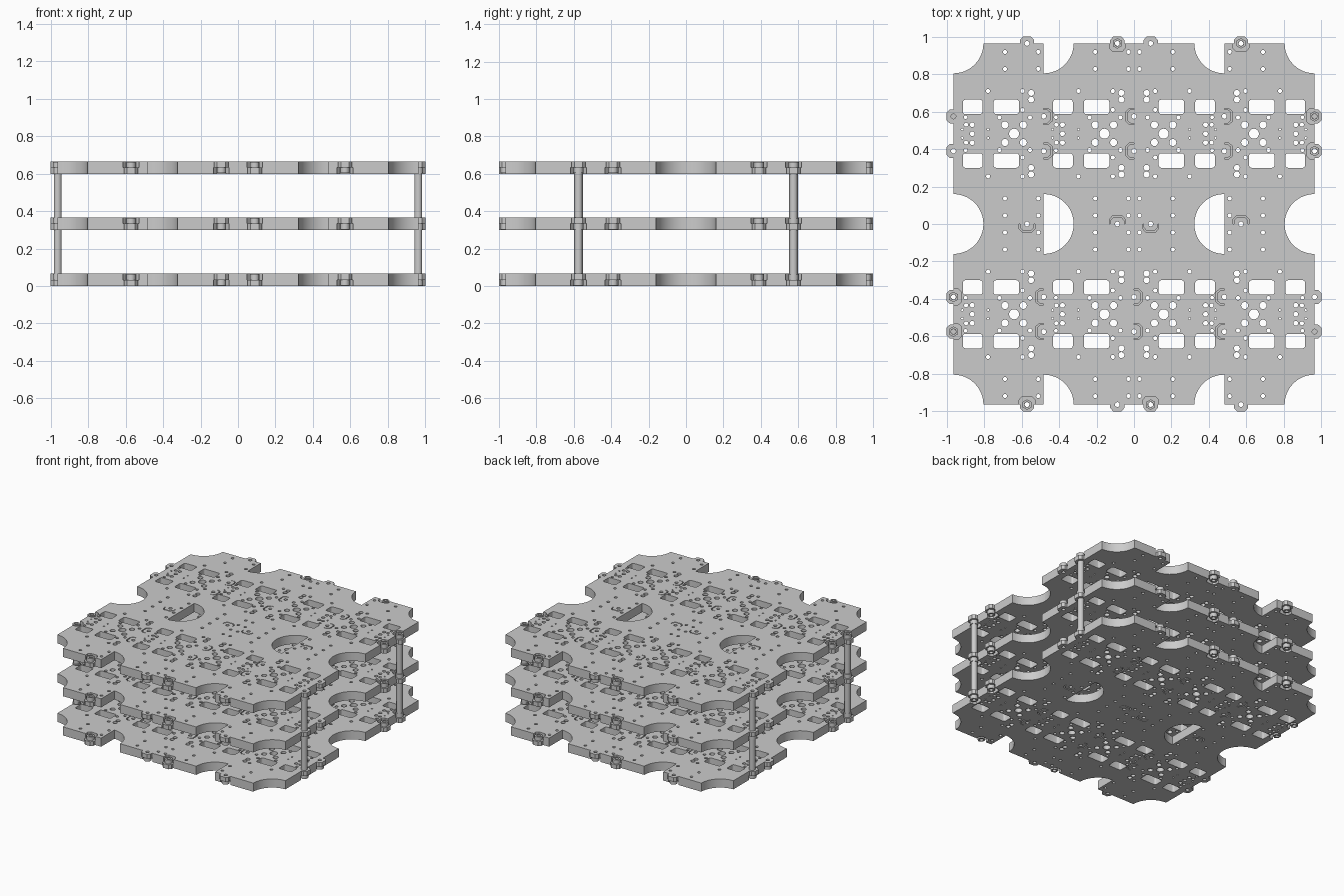
import bpy, bmesh
from math import sin, cos, pi, radians
from mathutils import Matrix, Vector

if "Cube" in bpy.data.objects:
    bpy.data.objects.remove(bpy.data.objects["Cube"])

W, H, T = 0.2412, 0.4825, 0.066      # plate half width, half depth, thickness
CUT = 0.16                           # radius of the scooped corners
LAYERS = (0.0, 0.3, 0.6)


def circle(x, y, r, n=16, a0=0.0):
    return [(x + r * cos(a0 + 2 * pi * i / n), y + r * sin(a0 + 2 * pi * i / n)) for i in range(n)]


def arc(x, y, r, a, b, n=12):
    angles = [radians(a + (b - a) * i / n) for i in range(n + 1)]
    return [(x + r * cos(t), y + r * sin(t)) for t in angles]


def rounded_rect(x0, x1, y0, y1, r=0.013):
    return (arc(x1 - r, y1 - r, r, 0, 90, 3) + arc(x0 + r, y1 - r, r, 90, 180, 3)
            + arc(x0 + r, y0 + r, r, 180, 270, 3) + arc(x1 - r, y0 + r, r, 270, 360, 3))


def slab(loops, z0, z1):
    """Extruded flat shape; inner loops become holes."""
    cu = bpy.data.curves.new("profile", 'CURVE')
    cu.dimensions, cu.fill_mode, cu.extrude = '2D', 'BOTH', (z1 - z0) / 2
    for pts in loops:
        sp = cu.splines.new('POLY')
        sp.points.add(len(pts) - 1)
        for p, (x, y) in zip(sp.points, pts):
            p.co = (x, y, 0, 1)
        sp.use_cyclic_u = True
    ob = bpy.data.objects.new("profile", cu)
    me = bpy.data.meshes.new_from_object(ob)
    bpy.data.objects.remove(ob)
    bpy.data.curves.remove(cu)
    bm = bmesh.new()
    bm.from_mesh(me)
    bmesh.ops.remove_doubles(bm, verts=bm.verts, dist=1e-5)
    bmesh.ops.recalc_face_normals(bm, faces=bm.faces)
    bmesh.ops.translate(bm, verts=bm.verts, vec=(0, 0, (z0 + z1) / 2))
    bm.to_mesh(me)
    bm.free()
    return me


def place(name, mesh, loc, turn=0.0):
    ob = bpy.data.objects.new(name, mesh)
    ob.location, ob.rotation_euler.z = loc, turn
    bpy.context.collection.objects.link(ob)
    return ob


# Interlocking tabs: position on the plate edge and outward direction
TABS = [((0.152, -H), (0, -1)), ((W, -0.0925), (1, 0)), ((W, 0.0925), (1, 0)),
        ((0.152, H), (0, 1)), ((-W, 0.0925), (-1, 0)), ((-W, -0.0925), (-1, 0))]
NOTCH = [(0, -.042), (-.025, -.042), (-.043, -.026), (-.043, .026), (-.025, .042), (0, .042)]
TIP = [(0, .038), (.018, .038), (.036, .022), (.036, -.022), (.018, -.038), (0, -.038)]


def on_edge(tab, pts):
    (cx, cy), (nx, ny) = tab
    return [(cx + u * nx - v * ny, cy + u * ny + v * nx) for u, v in pts]


# Plate outline with scooped corners and a notch at every tab
n = [on_edge(t, NOTCH) for t in TABS]
outline = (arc(-W, -H, CUT, 90, 0) + n[0] + [(W, -H)] + n[1] + n[2] + [(W, H)] + n[3]
           + arc(-W, H, CUT, 0, -90) + n[4] + n[5])

# Hole pattern, mirrored front to back (x, y, radius)
HOLES = [(.174, .218, .016), (.174, .182, .016), (.128, .228, .011), (-.056, .228, .011),
         (.128, .127, .011), (.034, .047, .019), (.132, .047, .019), (.004, .087, .011),
         (.168, .087, .011), (-.141, .048, .013), (-.174, .048, .011), (-.176, .088, .010),
         (-.056, .023, .006), (-.194, .022, .006), (.034, .437, .011), (.034, .346, .011),
         (.212, .437, .011), (.212, .346, .011)]
loops = [outline, circle(.083, 0, .027, 20), circle(-.141, 0, .013)]
for s in (1, -1):
    loops += [circle(x, s * y, r) for x, y, r in HOLES]
    for x0, x1 in ((-.191, -.086), (-.027, .109)):
        y0, y1 = sorted((s * .105, s * .182))
        loops.append(rounded_rect(x0, x1, y0, y1))


def plate_mesh(name, z0, z1):
    """Full plate plus half-thickness tab pads between z0 and z1."""
    parts = [slab(loops, 0, T)]
    parts += [slab([on_edge(t, NOTCH + TIP), circle(*t[0], .013)], z0, z1) for t in TABS]
    bm = bmesh.new()
    for me in parts:
        bm.from_mesh(me)
    mesh = bpy.data.meshes.new(name)
    bm.to_mesh(mesh)
    bm.free()
    for me in parts:
        bpy.data.meshes.remove(me)
    return mesh


half = T / 2
plates = [plate_mesh("plate_high_tabs", half, T), plate_mesh("plate_low_tabs", 0, half)]
boss = slab([circle(0, 0, .028, 6, pi / 6), circle(0, 0, .014)], 0, half - 0.003)
post = slab([circle(0, 0, .0235, 6, pi / 6)], 0, 0.3 - half)

# Three decks, each a checkerboard of eight interlocking plates
samples = {}
for k, z in enumerate(LAYERS):
    for row in range(2):
        for col in range(4):
            kind = (row + col + 1) % 2
            turn = 0 if col < 2 else pi
            centre = Vector(((col - 1.5) * 2 * W, (row - 0.5) * 2 * H, z))
            ob = place(f"deck{k + 1}_plate_{row}_{col}", plates[kind], centre, turn)
            samples[kind] = ob
            # Hex bosses on the free outer tabs
            for (tx, ty), _ in TABS:
                p = centre + Matrix.Rotation(turn, 3, 'Z') @ Vector((tx, ty, 0))
                if max(abs(p.x), abs(p.y)) > 0.96:
                    p.z += 0.003 if kind == 0 else half
                    place("tab_boss", boss, p)

# Hex support posts between the decks
for z in LAYERS[:2]:
    for x in (-1, 1):
        for y in (-1, 1):
            low = x * y > 0          # low tabs sit on this diagonal
            place("support_post", post, (x * 0.9635, y * 0.575, z + (half if low else T)))

# Smooth the hole and scoop walls, keep edges crisp
bpy.ops.object.select_all(action='DESELECT')
for ob in samples.values():
    ob.select_set(True)
    bpy.context.view_layer.objects.active = ob
bpy.ops.object.shade_smooth_by_angle(angle=radians(32))
